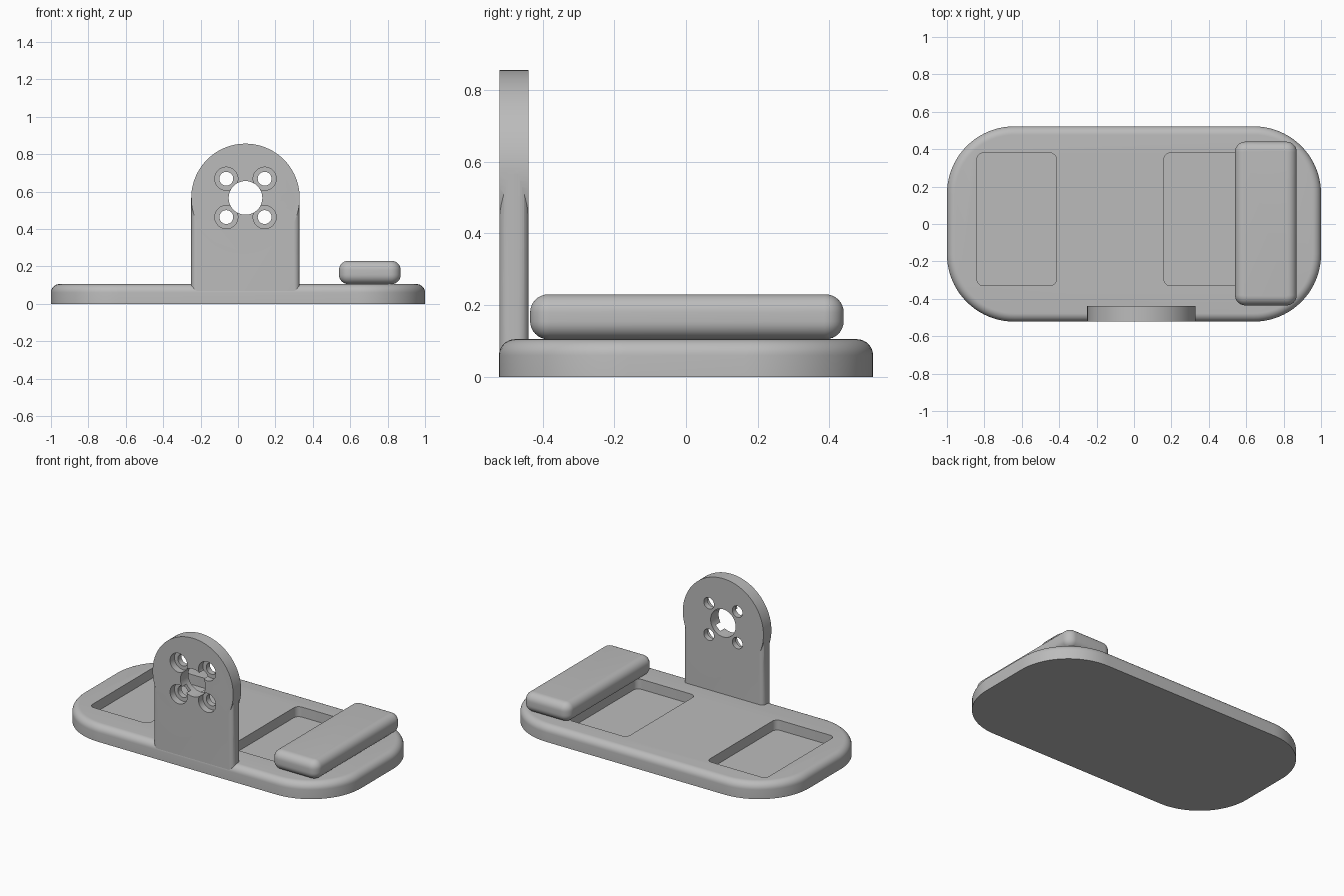
import bpy
import bmesh
import math
from mathutils import Matrix, Vector

cube = bpy.data.objects.get("Cube")
if cube:
    bpy.data.objects.remove(cube, do_unlink=True)

grey = bpy.data.materials.new("plain grey")
grey.use_nodes = True
GREY = (0.5, 0.5, 0.5, 1.0)
grey.diffuse_color = GREY
grey.node_tree.nodes["Principled BSDF"].inputs["Base Color"].default_value = GREY


def finish(name, bm):
    bmesh.ops.recalc_face_normals(bm, faces=bm.faces)
    mesh = bpy.data.meshes.new(name)
    bm.to_mesh(mesh)
    bm.free()
    mesh.materials.append(grey)
    obj = bpy.data.objects.new(name, mesh)
    bpy.context.collection.objects.link(obj)
    return obj


def rounded_rect(x0, x1, y0, y1, r, z, steps):
    """Closed loop of points round a rectangle with corner radius r."""
    corners = [(x1 - r, y1 - r), (x0 + r, y1 - r), (x0 + r, y0 + r), (x1 - r, y0 + r)]
    return [Vector((cx + r * math.cos(a), cy + r * math.sin(a), z))
            for q, (cx, cy) in enumerate(corners)
            for a in [(q + i / steps) * math.pi / 2 for i in range(steps + 1)]]


def slab(name, x, y, z, corner, top=0, bottom=0, steps=12):
    """Rounded rectangular slab with optional fillets round its top and bottom."""
    levels = []
    for fillet, edge, way in ((bottom, z[0], 1), (top, z[1], -1)):
        n = 8 if fillet else 0
        ring = []
        for i in range(n + 1):
            a = math.pi / 2 * i / max(n, 1)
            ring.append((fillet * (1 - math.sin(a)), edge + way * fillet * (1 - math.cos(a))))
        levels += ring if way == 1 else ring[::-1]
    bm = bmesh.new()
    loops = []
    for d, h in levels:
        pts = rounded_rect(x[0] + d, x[1] - d, y[0] + d, y[1] - d, corner - d, h, steps)
        loops.append([bm.verts.new(p) for p in pts])
    for low, high in zip(loops, loops[1:]):
        for i in range(len(low)):
            j = (i + 1) % len(low)
            bm.faces.new((low[i], low[j], high[j], high[i]))
    bm.faces.new(loops[0][::-1])
    bm.faces.new(loops[-1])
    return finish(name, bm)


def disc(name, x, z, r, y0, y1, sides=48):
    """Cylinder lying along y."""
    bm = bmesh.new()
    place = Matrix.Translation((x, (y0 + y1) / 2, z)) @ Matrix.Rotation(math.pi / 2, 4, "X")
    bmesh.ops.create_cone(bm, cap_ends=True, segments=sides, radius1=r, radius2=r,
                          depth=y1 - y0, matrix=place)
    return finish(name, bm)


def combine(target, other, operation):
    mod = target.modifiers.new(operation.title(), "BOOLEAN")
    mod.operation, mod.solver, mod.object = operation, "EXACT", other
    other.hide_render = True
    bpy.context.view_layer.objects.active = target
    bpy.ops.object.modifier_apply(modifier=mod.name)
    bpy.data.objects.remove(other, do_unlink=True)


# Base plate with two shallow trays
base = slab("base_plate", (-1, 1), (-0.522, 0.522), (0, 0.105), 0.36, top=0.045, steps=20)
for x0 in (-0.84, 0.16):
    tray = slab("tray_cutter", (x0, x0 + 0.425), (-0.33, 0.38), (0.04, 0.2), 0.035, steps=8)
    combine(base, tray, "DIFFERENCE")

# Rounded bar resting on the left end
bar = slab("rest_bar", (0.54, 0.87), (-0.435, 0.44), (0.105, 0.23), 0.055, top=0.05, bottom=0.05)

# Upright bracket: soft-edged column under a round head
CX, CZ, FRONT, BACK = 0.04, 0.566, -0.521, -0.439
bracket = slab("upright_bracket", (CX - 0.29, CX + 0.29), (FRONT, BACK), (0.06, CZ), 0.03, steps=8)
combine(bracket, disc("head", CX, CZ, 0.29, FRONT, BACK, 96), "UNION")

# Centre bore and four counterbored screw holes
combine(bracket, disc("bore_cutter", CX, CZ, 0.09, FRONT - 0.1, BACK + 0.1), "DIFFERENCE")
for sx in (-1, 1):
    for sz in (-1, 1):
        hx, hz = CX + sx * 0.1025, CZ + sz * 0.1025
        for r, end in ((0.062, FRONT + 0.045), (0.037, BACK + 0.1)):
            cutter = disc("hole_cutter", hx, hz, r, FRONT - 0.1, end, 32)
            combine(bracket, cutter, "DIFFERENCE")

# Smooth fillets, sharp edges
for obj in (base, bar, bracket):
    bpy.ops.object.select_all(action="DESELECT")
    obj.select_set(True)
    bpy.context.view_layer.objects.active = obj
    bpy.ops.object.shade_smooth_by_angle(angle=math.radians(30))
